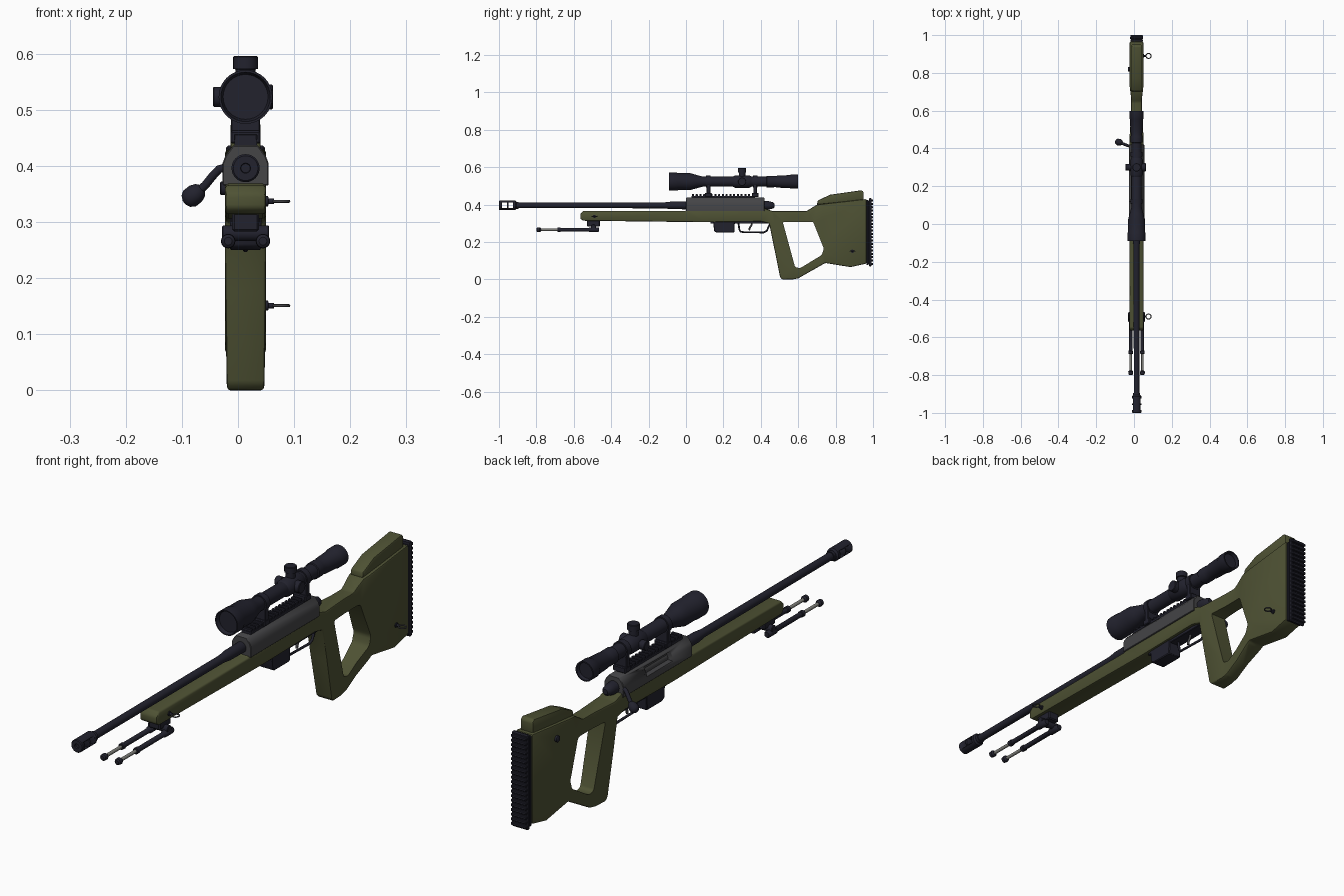
import bpy, bmesh, math
from mathutils import Vector

if "Cube" in bpy.data.objects:
    bpy.data.objects.remove(bpy.data.objects["Cube"])

X = 0.0135          # centre line of the rifle
BORE, SIGHT = 0.396, 0.523


def material(name, rgb):
    m = bpy.data.materials.new(name)
    m.use_nodes = True
    m.diffuse_color = (*rgb, 1)
    m.node_tree.nodes["Principled BSDF"].inputs["Base Color"].default_value = (*rgb, 1)
    return m


GREEN = material("olive_green", (0.077, 0.084, 0.034))
DARK = material("blue_black", (0.016, 0.016, 0.027))
GREY = material("receiver_grey", (0.058, 0.058, 0.062))
STEEL = material("bare_steel", (0.22, 0.22, 0.2))


def finish(name, bm, mat, bevel=0.0, segments=2):
    bmesh.ops.recalc_face_normals(bm, faces=bm.faces)
    if bevel:
        sharp = [e for e in bm.edges if e.calc_face_angle(0) > 0.5]
        bmesh.ops.bevel(bm, geom=sharp, offset=bevel, segments=segments,
                        profile=0.5, affect='EDGES', clamp_overlap=True)
    mesh = bpy.data.meshes.new(name)
    bm.to_mesh(mesh)
    bm.free()
    mesh.shade_smooth()
    mesh.set_sharp_from_angle(angle=math.radians(35))
    mesh.materials.append(mat)
    obj = bpy.data.objects.new(name, mesh)
    bpy.context.collection.objects.link(obj)
    return obj


def prism(name, pts, lo, hi, mat, axis='x', bevel=0.0, segments=2):
    """Extrude a (y, z) outline along x, or an (x, z) outline along y."""
    bm = bmesh.new()
    place = (lambda p, t: (X + t, *p)) if axis == 'x' else (lambda p, t: (X + p[0], t, p[1]))
    a, b = ([bm.verts.new(place(p, t)) for p in pts] for t in (lo, hi))
    bm.faces.new(a)
    bm.faces.new(b[::-1])
    for i in range(len(pts)):
        j = (i + 1) % len(pts)
        bm.faces.new((a[i], b[i], b[j], a[j]))
    return finish(name, bm, mat, bevel, segments)


def box(name, half, y0, y1, z0, z1, mat, bevel=0.0):
    return prism(name, [(y0, z0), (y1, z0), (y1, z1), (y0, z1)], -half, half, mat, bevel=bevel, segments=1)


def lathe(name, pts, mat, at=(X, 0, BORE), along=(0, 1, 0), sides=32):
    """Spin (distance, radius) points about an axis."""
    turn = Vector((0, 0, 1)).rotation_difference(Vector(along)).to_matrix()
    bm = bmesh.new()
    rings = []
    for d, r in pts:
        rings.append([bm.verts.new(Vector(at) + turn @ Vector(
            (r * math.cos(k * math.tau / sides), r * math.sin(k * math.tau / sides), d)))
            for k in range(sides)])
    for p, q in zip(rings, rings[1:]):
        for k in range(sides):
            n = (k + 1) % sides
            bm.faces.new((p[k], p[n], q[n], q[k]))
    bm.faces.new(rings[0])
    bm.faces.new(rings[-1])
    return finish(name, bm, mat)


def tube(name, pts, radius, mat):
    curve = bpy.data.curves.new(name, 'CURVE')
    curve.dimensions = '3D'
    curve.bevel_depth, curve.bevel_resolution, curve.use_fill_caps = radius, 3, True
    spline = curve.splines.new('POLY')
    spline.points.add(len(pts) - 1)
    for point, co in zip(spline.points, pts):
        point.co = (*co, 1)
    curve.materials.append(mat)
    obj = bpy.data.objects.new(name, curve)
    bpy.context.collection.objects.link(obj)
    return obj


def cut(obj, cutter):
    mod = obj.modifiers.new("cut", 'BOOLEAN')
    mod.operation, mod.solver, mod.object = 'DIFFERENCE', 'EXACT', cutter
    bpy.context.view_layer.objects.active = obj
    bpy.ops.object.modifier_apply(modifier=mod.name)
    bpy.data.objects.remove(cutter)


# Stock with thumbhole, narrowed at the neck
outline = [(-.565, .35), (-.55, .366), (0, .366), (.005, .38), (.42, .38), (.46, .366), (.645, .366),
           (.7, .4), (.965, .43), (.965, .085), (.88, .066), (.745, .088), (.6, .006), (.57, 0),
           (.515, 0), (.503, .012), (.445, .3), (.4, .31), (.1, .306), (-.55, .314), (-.565, .325)]
stock = prism("stock", outline, -.0365, .0365, GREEN, bevel=.006)
hole = [(.517, .308), (.68, .308), (.737, .165), (.725, .13), (.61, .06), (.583, .066)]
cut(stock, prism("thumbhole_cutter", hole, -.1, .1, GREEN, bevel=.008))
bm = bmesh.new()
bm.from_mesh(stock.data)
bmesh.ops.triangulate(bm, faces=bm.faces)
for y in (.47, .59, .66, .73):
    bmesh.ops.bisect_plane(bm, geom=bm.verts[:] + bm.edges[:] + bm.faces[:],
                           plane_co=(0, y, 0), plane_no=(0, 1, 0))
for v in bm.verts:
    y = v.co.y
    inward = max(0, min(1, (y - .47) / .12, (.73 - y) / .07))
    v.co.x = X + (v.co.x - X) * (1 - .23 * inward)
bm.to_mesh(stock.data)
bm.free()
stock.data.set_sharp_from_angle(angle=math.radians(35))

# Cheek rest, its knob and the ribbed butt pad
cheek = [(.7, .4), (.705, .422), (.77, .453), (.94, .477), (.95, .467), (.95, .425)]
prism("cheek_rest", cheek, -.027, .027, GREEN, bevel=.005)
lathe("cheek_knob", [(.03, .012), (.044, .012), (.046, .009)], DARK, (X, .82, .36), (-1, 0, 0), 16)
box("butt_plate", .033, .964, .976, .078, .425, DARK, .003)
box("butt_pad", .035, .978, .992, .07, .436, DARK, .004)
box("butt_pad_core", .03, .97, .985, .08, .42, DARK)
for i in range(20):
    z = .078 + i * .0178
    box("butt_pad_rib", .033, .988, 1.0, z, z + .011, DARK, .002)

# Receiver with ejection port and bolt
body = [(-.041, .365), (-.041, .405), (-.036, .418), (-.022, .437),
        (.022, .437), (.036, .418), (.041, .405), (.041, .365)]
receiver = prism("receiver", body, 0, .42, GREY, 'y', .002, 1)
port = [(-.06, .392), (-.06, .426), (-.016, .426), (-.016, .392)]
cut(receiver, prism("port_cutter", port, .12, .28, GREY, 'y'))
lathe("bolt_body", [(.1, .021), (.3, .021)], GREY)
lathe("bolt_shroud", [(.41, .024), (.44, .023), (.465, .017), (.472, .01)], DARK)
arm = [(-.02, .412, .398), (-.034, .415, .394), (-.046, .42, .381), (-.058, .425, .366), (-.07, .43, .355)]
tube("bolt_arm", arm, .0075, DARK)
lathe("bolt_knob", [(-.022, .007), (-.016, .014), (-.006, .018), (.008, .018), (.016, .013), (.02, .005)],
      DARK, (-.08, .433, .347), (-.75, .15, -.6), 16)

# Toothed rail
box("rail_base", .02, .03, .37, .433, .447, DARK)
for i in range(17):
    y = .032 + i * .02
    box("rail_tooth", .021, y, y + .011, .445, .457, DARK, .002)

# Barrel and ported muzzle brake
lathe("barrel", [(-.915, .0145), (-.12, .0155), (-.08, .02), (.01, .021)], DARK)
lathe("barrel_collar", [(-.91, .018), (-.895, .018)], DARK)
brake = lathe("muzzle_brake", [(-.993, .008), (-1, .009), (-1, .022), (-.997, .025),
                               (-.912, .025), (-.906, .019)], DARK)
for y in (-.984, -.95):
    cut(brake, box("brake_port_cutter", .1, y, y + .026, BORE - .015, BORE + .015, DARK))

# Scope body, rings and turrets
axis = (X, 0, SIGHT)
lathe("scope_body", [(-.075, .04), (-.09, .044), (-.09, .048), (-.048, .048), (-.044, .046), (.02, .046),
                     (.055, .036), (.09, .027), (.43, .027), (.432, .031), (.465, .031), (.475, .029),
                     (.49, .032), (.555, .035), (.56, .038), (.598, .038), (.598, .033), (.585, .03)],
      DARK, axis)
lathe("turret_housing", [(.25, .027), (.262, .033), (.338, .033), (.35, .027)], DARK, axis)
for y in (.12, .37):
    lathe("scope_ring", [(y - .012, .032), (y + .012, .032)], DARK, axis)
    box("ring_post", .026, y - .01, y + .01, .45, .51, DARK, .002)
    box("ring_foot", .027, y - .018, y + .018, .44, .463, DARK, .003)
hub = (X, .3, SIGHT)
for name, along, top, r in (("elevation_turret", (0, 0, 1), .073, .022),
                            ("windage_turret", (-1, 0, 0), .058, .018),
                            ("focus_turret", (1, 0, 0), .049, .022)):
    lathe(name, [(.02, r * .8), (top - .024, r * .8), (top - .023, r), (top - .002, r), (top, r - .002)],
          DARK, hub, along, 24)

# Magazine, trigger and guard
box("bottom_metal", .025, .13, .46, .298, .314, DARK, .002)
prism("magazine", [(.145, .32), (.15, .258), (.165, .25), (.258, .25), (.262, .32)],
      -.028, .028, DARK, bevel=.003, segments=1)
guard = [(.28, .305), (.285, .268), (.292, .254), (.415, .251), (.432, .26), (.45, .3)]
tube("trigger_guard", [(X, y, z) for y, z in guard], .005, DARK)
tube("trigger", [(X, .355, .31), (X, .35, .29), (X, .34, .275), (X, .338, .263)], .005, GREY)

# Folded bipod
box("bipod_mount", .024, -.53, -.46, .283, .318, DARK, .004)
lathe("bipod_pivot", [(-.042, .012), (-.04, .014), (.04, .014), (.042, .012)], DARK, (X, -.495, .28), (1, 0, 0), 20)
for side in (-1, 1):
    at = (X + side * .031, 0, .266)
    lathe("bipod_leg", [(-.688, .01), (-.686, .012), (-.672, .012), (-.67, .0095), (-.52, .0095),
                        (-.515, .013), (-.47, .013), (-.465, .01)], DARK, at, sides=16)
    lathe("bipod_rod", [(-.785, .0065), (-.68, .0065)], STEEL, at, sides=12)
    lathe("bipod_foot", [(-.8, .007), (-.796, .012), (-.782, .013), (-.775, .008)], DARK, at, sides=16)

# Sling studs and swivel rings on the left side
for y, z in ((-.49, .337), (.89, .151)):
    lathe("sling_stud", [(.03, .009), (.04, .009), (.041, .005), (.051, .005)], DARK, (X, y, z), (1, 0, 0), 16)
    bpy.ops.mesh.primitive_torus_add(location=(.077, y, z), major_radius=.0135, minor_radius=.0027,
                                     major_segments=24, minor_segments=8)
    ring = bpy.context.object
    ring.name = "sling_ring"
    ring.data.materials.append(GREY)
    bpy.ops.object.shade_smooth()
